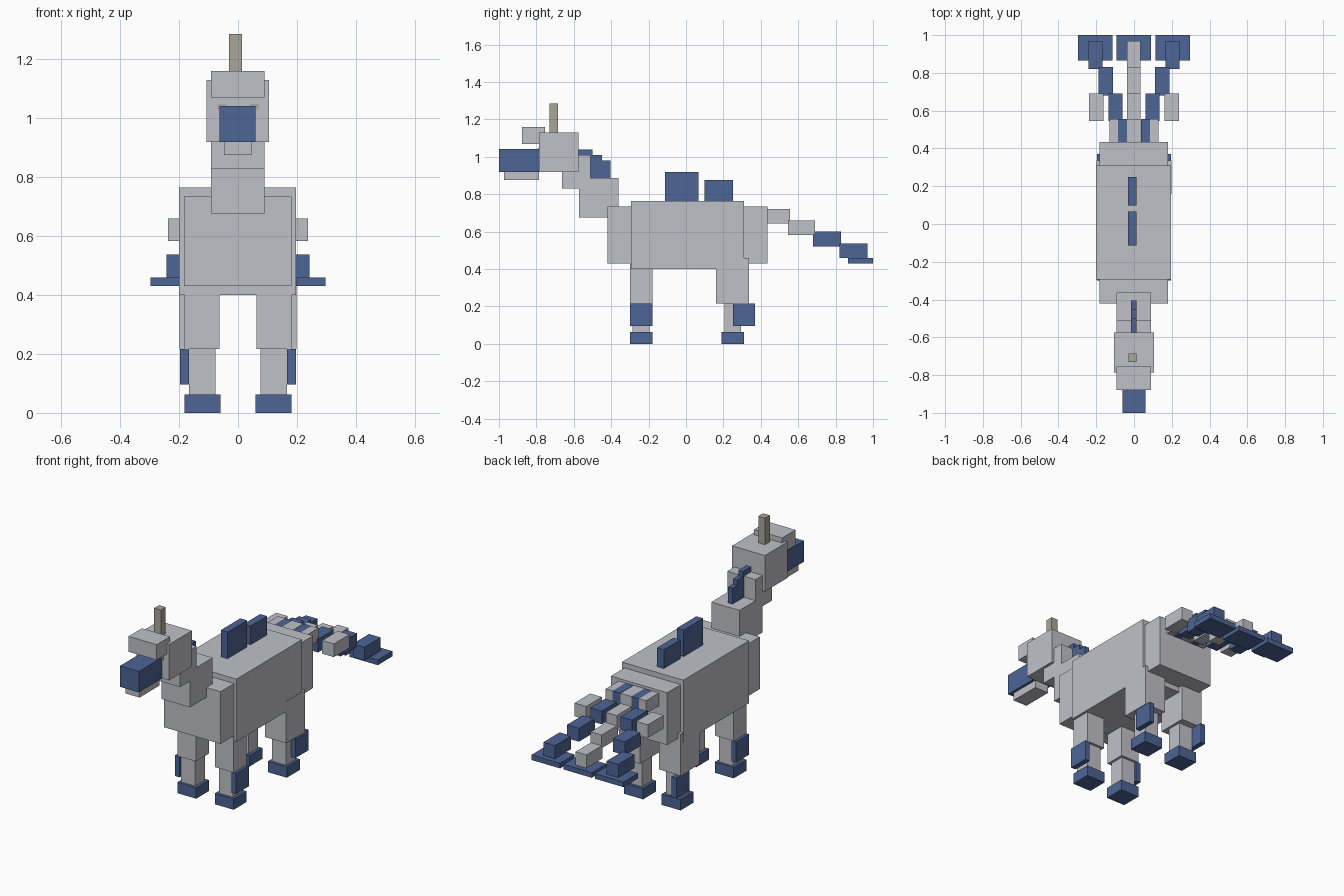
import bpy
import bmesh


def material(name, rgb):
    m = bpy.data.materials.new(name)
    m.diffuse_color = (*rgb, 1.0)
    return m


GREY = material("pale grey", (0.53, 0.535, 0.58))
BLUE = material("slate blue", (0.075, 0.128, 0.30))
BONE = material("horn beige", (0.40, 0.39, 0.32))


def box(name, mat, x, y, z):
    """Box from (min, max) ranges on each axis."""
    bm = bmesh.new()
    bmesh.ops.create_cube(bm, size=1.0)
    for v in bm.verts:
        v.co = [r[0] if c < 0 else r[1] for c, r in zip(v.co, (x, y, z))]
    me = bpy.data.meshes.new(name)
    bm.to_mesh(me)
    bm.free()
    me.materials.append(mat)
    ob = bpy.data.objects.new(name, me)
    bpy.context.collection.objects.link(ob)


def pair(name, mat, x, y, z):
    """Same box on the right and mirrored on the left."""
    box("right_" + name, mat, x, y, z)
    box("left_" + name, mat, (-x[1], -x[0]), y, z)


# Trunk
box("body", GREY, (-0.2, 0.197), (-0.295, 0.31), (0.40, 0.765))
box("chest", GREY, (-0.183, 0.181), (-0.42, -0.295), (0.43, 0.735))
box("rump", GREY, (-0.183, 0.181), (0.31, 0.435), (0.43, 0.735))

# Dorsal fins
box("front_back_fin", BLUE, (-0.032, 0.012), (-0.113, 0.067), (0.765, 0.92))
box("rear_back_fin", BLUE, (-0.032, 0.012), (0.098, 0.25), (0.765, 0.875))

# Neck and stepped mane
box("lower_neck", GREY, (-0.092, 0.09), (-0.572, -0.362), (0.677, 0.887))
box("upper_neck", GREY, (-0.092, 0.09), (-0.662, -0.51), (0.83, 1.01))
box("lower_mane", BLUE, (-0.017, 0.012), (-0.51, -0.405), (0.887, 0.98))
box("middle_mane", BLUE, (-0.017, 0.012), (-0.51, -0.45), (0.98, 1.01))
box("upper_mane", BLUE, (-0.017, 0.012), (-0.575, -0.50), (1.01, 1.04))

# Head
box("head", GREY, (-0.107, 0.105), (-0.785, -0.575), (0.92, 1.13))
box("snout", BLUE, (-0.062, 0.06), (-1.0, -0.785), (0.92, 1.042))
box("jaw", GREY, (-0.047, 0.045), (-0.972, -0.787), (0.875, 0.92))
box("brow", GREY, (-0.092, 0.09), (-0.878, -0.755), (1.07, 1.16))
box("horn", BONE, (-0.03, 0.013), (-0.73, -0.685), (1.13, 1.285))
pair("eye", BONE, (0.04, 0.07), (-0.79, -0.785), (1.03, 1.048))

# Legs
pair("front_thigh", GREY, (0.062, 0.182), (-0.3, -0.18), (0.217, 0.43))
pair("rear_thigh", GREY, (0.062, 0.199), (0.16, 0.336), (0.217, 0.46))
for name, y in (("front", -0.24), ("rear", 0.25)):
    pair(name + "_shin", GREY, (0.077, 0.167), (y - 0.045, y + 0.045), (0.06, 0.217))
    pair(name + "_hoof", BLUE, (0.06, 0.182), (y - 0.06, y + 0.06), (0, 0.063))
pair("front_leg_fin", BLUE, (0.167, 0.197), (-0.3, -0.18), (0.096, 0.216))
pair("rear_leg_fin", BLUE, (0.167, 0.197), (0.25, 0.37), (0.096, 0.216))

# Tail: one central strand and two spreading side strands, stepping down
steps = [((0.435, 0.555), (0.645, 0.72)), ((0.545, 0.69), (0.583, 0.66)),
         ((0.68, 0.83), (0.522, 0.60)), ((0.82, 0.97), (0.46, 0.537))]
strands = [(0.036, 0.085), (0.06, 0.135), (0.11, 0.187), (0.167, 0.242)]
for i, ((y, z), x) in enumerate(zip(steps, strands), 1):
    box(f"tail_centre_{i}", GREY, (-0.036, 0.034), y, z)
    pair(f"tail_strand_{i}", BLUE, x, y, z)
pair("tail_root_side", GREY, (0.085, 0.13), *steps[0])
pair("tail_tuft", GREY, (0.162, 0.237), *steps[1])
box("tail_centre_tip", BLUE, (-0.092, 0.09), (0.865, 1.0), (0.43, 0.46))
pair("tail_tip", BLUE, (0.113, 0.297), (0.865, 1.0), (0.43, 0.46))
